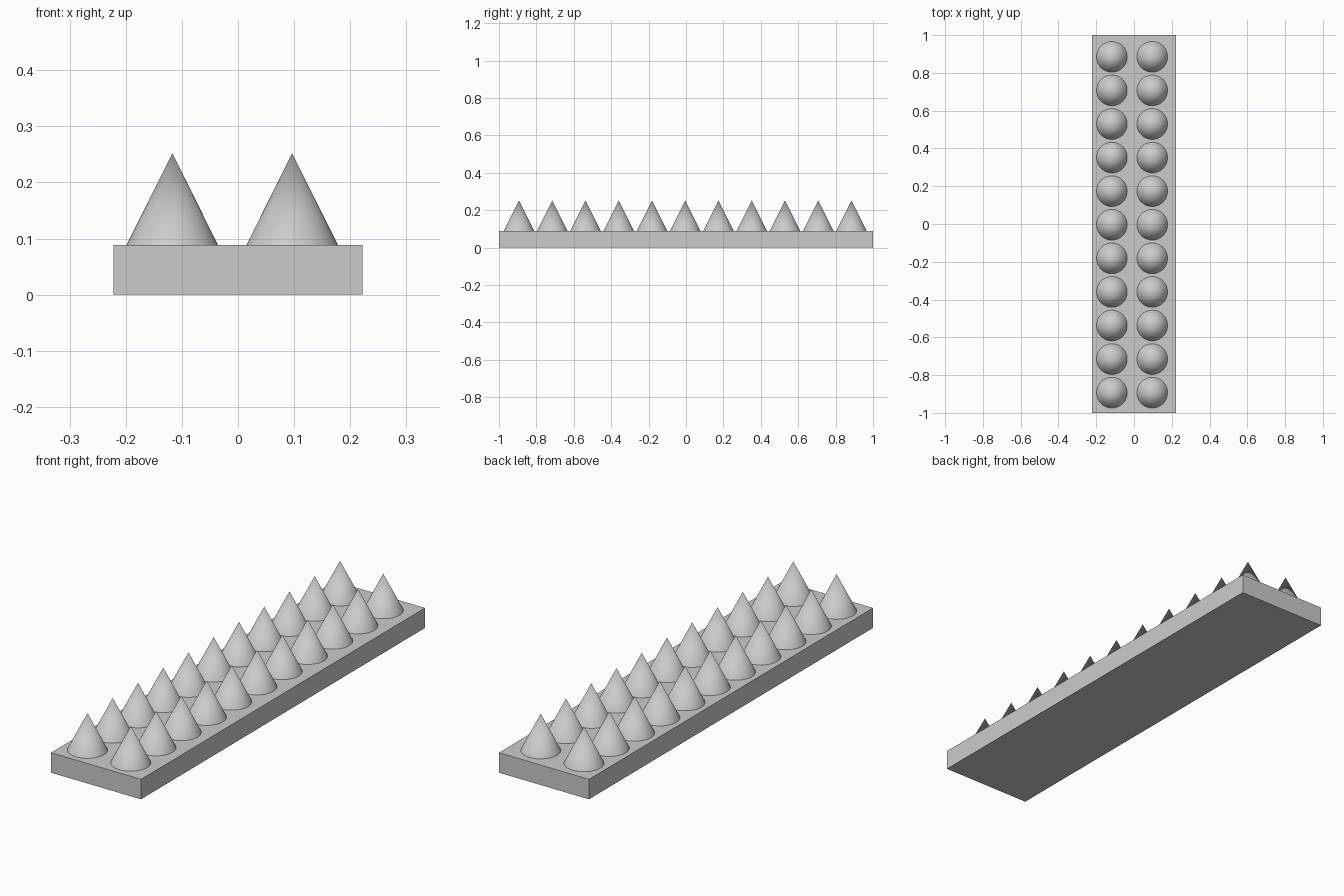
import bpy

if "Cube" in bpy.data.objects:
    bpy.data.objects.remove(bpy.data.objects["Cube"])

BASE_W, BASE_L, BASE_H = 0.444, 2.0, 0.089
SPIKE_R, SPIKE_H = 0.0813, 0.163
ROWS, STEP = 11, 0.1778
MID_Y = -0.004

# Flat base slab
bpy.ops.mesh.primitive_cube_add(size=1, location=(0, 0, BASE_H / 2))
base = bpy.context.object
base.name = "base_slab"
base.scale = (BASE_W, BASE_L, BASE_H)
bpy.ops.object.transform_apply(location=False, rotation=False, scale=True)

# One cone spike, its mesh shared by all copies
bpy.ops.mesh.primitive_cone_add(vertices=48, radius1=SPIKE_R, radius2=0, depth=SPIKE_H)
spike = bpy.context.object
bpy.ops.object.shade_smooth_by_angle()

# Two columns of spikes along the slab
for side, x in (("left", -0.117), ("right", 0.0965)):
    for row in range(ROWS):
        copy = spike.copy()
        copy.name = f"spike_{side}_{row + 1}"
        copy.location = (x, MID_Y + (row - (ROWS - 1) / 2) * STEP, BASE_H + SPIKE_H / 2)
        bpy.context.collection.objects.link(copy)

bpy.data.objects.remove(spike)
